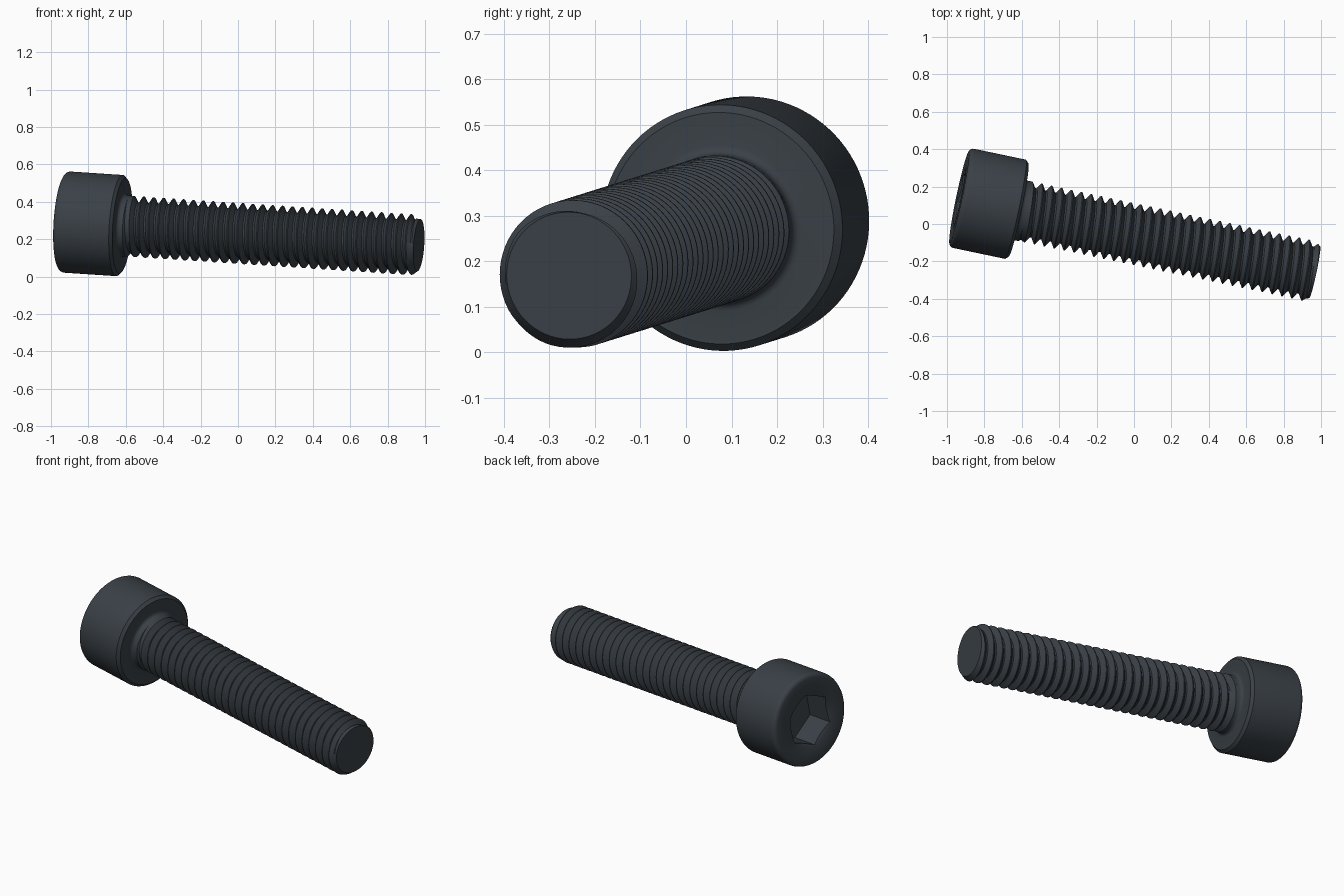
import bpy, bmesh, math
from mathutils import Matrix, Vector

cube = bpy.data.objects.get("Cube")
if cube:
    bpy.data.objects.remove(cube, do_unlink=True)

# Overall sizes
HEAD_R, HEAD_H = 0.271, 0.325
MAJOR_R, ROOT_R, TIP_R = 0.163, 0.131, 0.14
PITCH = 0.0542
THREAD_START = HEAD_H + 0.035
START, END = Vector((-0.935, 0.142, 0.293)), Vector((0.967, -0.257, 0.168))
LENGTH = (END - START).length

# Screw axis frame: local z runs from the head to the tip
axis = (END - START).normalized()
side = axis.cross(Vector((0, 0, 1))).normalized()
frame = Matrix((side, axis.cross(side), axis)).transposed().to_4x4()
frame.translation = START

steel = bpy.data.materials.new("dark_steel")
color = (0.042, 0.052, 0.062, 1)
steel.diffuse_color = color
steel.use_nodes = True
steel.node_tree.nodes["Principled BSDF"].inputs["Base Color"].default_value = color


def revolve(name, rows, point, sides, turn=0.0):
    """Skin rows of (radius, height) points around the axis; point(row, angle)."""
    bm = bmesh.new()
    grid = []
    for row in rows:
        ring = []
        for i in range(sides + 1):
            a = math.tau * i / sides
            r, z = point(row, a)
            ring.append(bm.verts.new((r * math.cos(a + turn), r * math.sin(a + turn), z)))
        grid.append(ring)
    for lower, upper in zip(grid, grid[1:]):
        for i in range(sides):
            bm.faces.new((lower[i], lower[i + 1], upper[i + 1], upper[i]))
    bmesh.ops.remove_doubles(bm, verts=bm.verts, dist=0.0002)
    bmesh.ops.holes_fill(bm, edges=[e for e in bm.edges if e.is_boundary], sides=0)
    bmesh.ops.recalc_face_normals(bm, faces=bm.faces)
    mesh = bpy.data.meshes.new(name)
    bm.to_mesh(mesh)
    bm.free()
    mesh.materials.append(steel)
    obj = bpy.data.objects.new(name, mesh)
    bpy.context.collection.objects.link(obj)
    obj.matrix_world = frame
    bpy.ops.object.select_all(action='DESELECT')
    obj.select_set(True)
    bpy.context.view_layer.objects.active = obj
    bpy.ops.object.shade_smooth_by_angle(angle=math.radians(28))
    return obj


# Head with a hexagonal socket, rounded rim, underside chamfer and neck fillet
APOTHEM, SOCKET_DEPTH, ROUND = 0.1355, 0.16, 0.025
RIM_R = APOTHEM / math.cos(math.pi / 6) + 0.001


def head_point(row, a):
    kind, r, z = row
    if kind == "hex":
        r = APOTHEM / math.cos(a % (math.pi / 3) - math.pi / 6)
        if z == 0:
            z = 0.5 * (RIM_R - r)   # conical countersink meeting the flats
    return r, z


head_rows = [("hex", 0, SOCKET_DEPTH), ("hex", 0, 0), ("round", RIM_R, 0)]
for i in range(6):
    t = math.pi / 2 * i / 5
    head_rows.append(("round", HEAD_R - ROUND * (1 - math.sin(t)), ROUND * (1 - math.cos(t))))
head_rows += [("round", HEAD_R, HEAD_H - 0.016), ("round", HEAD_R - 0.016, HEAD_H)]
for i in range(5):
    t = math.pi / 2 * i / 4
    head_rows.append(("round", MAJOR_R + 0.02 * (1 - math.sin(t)), HEAD_H + 0.02 * (1 - math.cos(t))))
head_rows.append(("round", MAJOR_R, THREAD_START))
revolve("socket_head", head_rows, head_point, 96, turn=math.radians(21))

# Threaded shank: a right-handed helix fading into the neck and the tip chamfer
PROFILE = ((0.0, 0), (0.16, 0), (0.54, 1), (0.64, 1), (1.0, 0))


def thread_height(phase):
    for (p0, h0), (p1, h1) in zip(PROFILE, PROFILE[1:]):
        if phase <= p1:
            return h0 + (h1 - h0) * (phase - p0) / (p1 - p0)
    return 0


def thread_point(z, a):
    offset = PITCH * a / math.tau
    z = min(max(z + offset, THREAD_START), LENGTH)
    height = thread_height(((z - THREAD_START - offset) / PITCH + 1e-6) % 1.0)
    fade = min(1, (z - THREAD_START) / 0.03, (LENGTH - z) / 0.03)
    r = MAJOR_R - (MAJOR_R - ROOT_R) * (1 - height) * fade
    return min(r, TIP_R + 0.75 * (LENGTH - z)), z


turns = math.ceil((LENGTH - THREAD_START) / PITCH)
thread_rows = [THREAD_START + PITCH * (k + p)
               for k in range(-1, turns + 1) for p, _ in PROFILE[:-1]]
revolve("threaded_shank", thread_rows, thread_point, 64)
